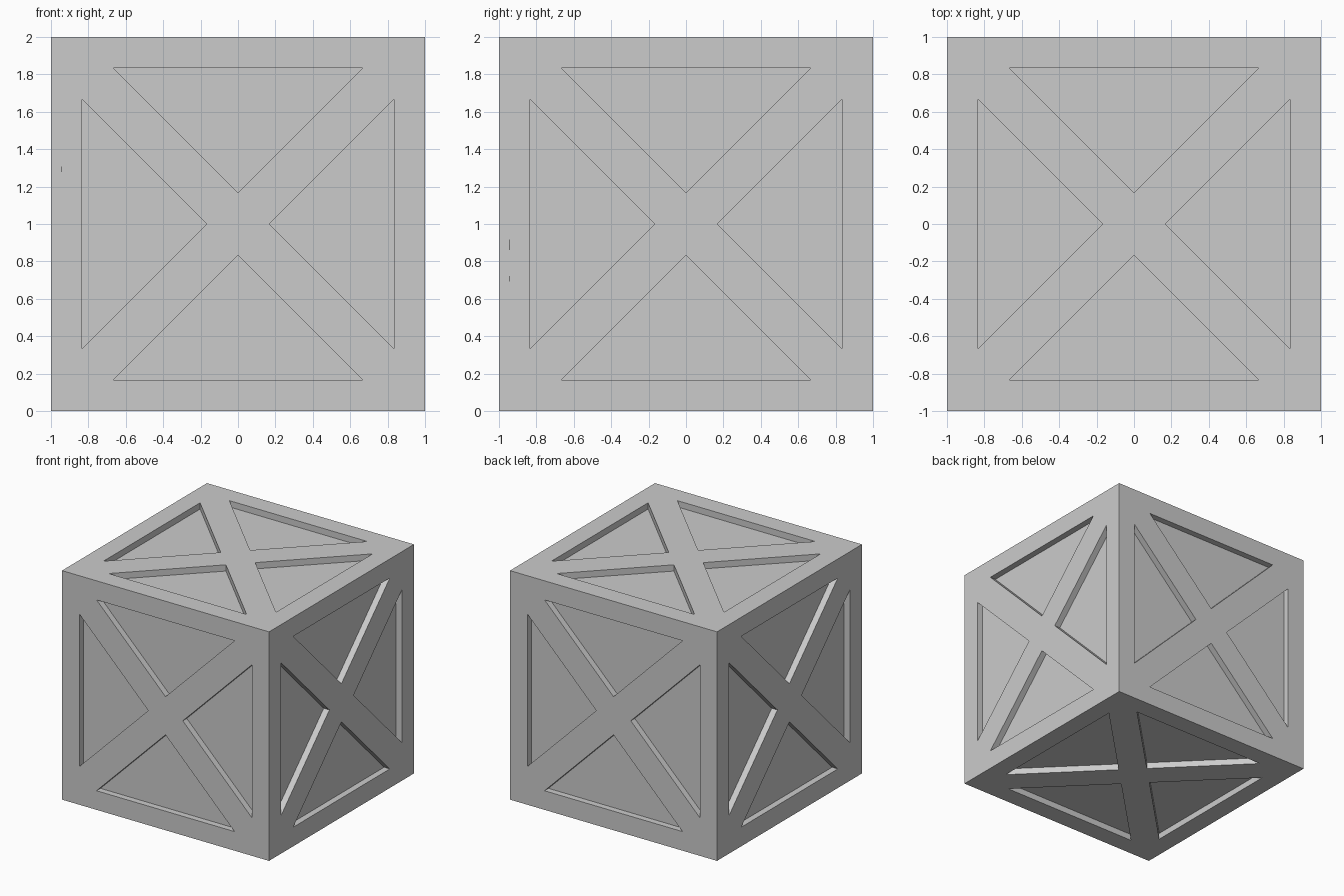
import bpy, bmesh
from math import pi
from mathutils import Matrix, Vector

if "Cube" in bpy.data.objects:
    bpy.data.objects.remove(bpy.data.objects["Cube"])

DEPTH = 0.055
OUTER = [(1, 1), (-1, 1), (0, 0)]                      # quarter of a cube side
RIM = [(2/3, 5/6), (-2/3, 5/6), (0, 1/6)]              # triangular panel outline

bm = bmesh.new()


def add_quarter(mat):
    """One triangular quarter of a side: frame strips, recess walls, panel."""
    rings = [[bm.verts.new(mat @ Vector((x, y, z))) for x, y in pts]
             for pts, z in ((OUTER, 1), (RIM, 1), (RIM, 1 - DEPTH))]
    for a, b in zip(rings, rings[1:]):
        for i in range(3):
            j = (i + 1) % 3
            bm.faces.new((a[i], a[j], b[j], b[i]))
    bm.faces.new(rings[2])


# Six sides, four quarters each
sides = [Matrix.Rotation(k * pi / 2, 4, 'X') for k in range(4)]
sides += [Matrix.Rotation(s * pi / 2, 4, 'Y') for s in (1, -1)]
lift = Matrix.Translation((0, 0, 1))
for side in sides:
    for k in range(4):
        add_quarter(lift @ side @ Matrix.Rotation(k * pi / 2, 4, 'Z'))

# Weld the quarters into one closed crate
bmesh.ops.remove_doubles(bm, verts=bm.verts, dist=1e-4)
bmesh.ops.recalc_face_normals(bm, faces=bm.faces)

mesh = bpy.data.meshes.new("crate")
bm.to_mesh(mesh)
bm.free()
crate = bpy.data.objects.new("crate", mesh)
bpy.context.collection.objects.link(crate)
